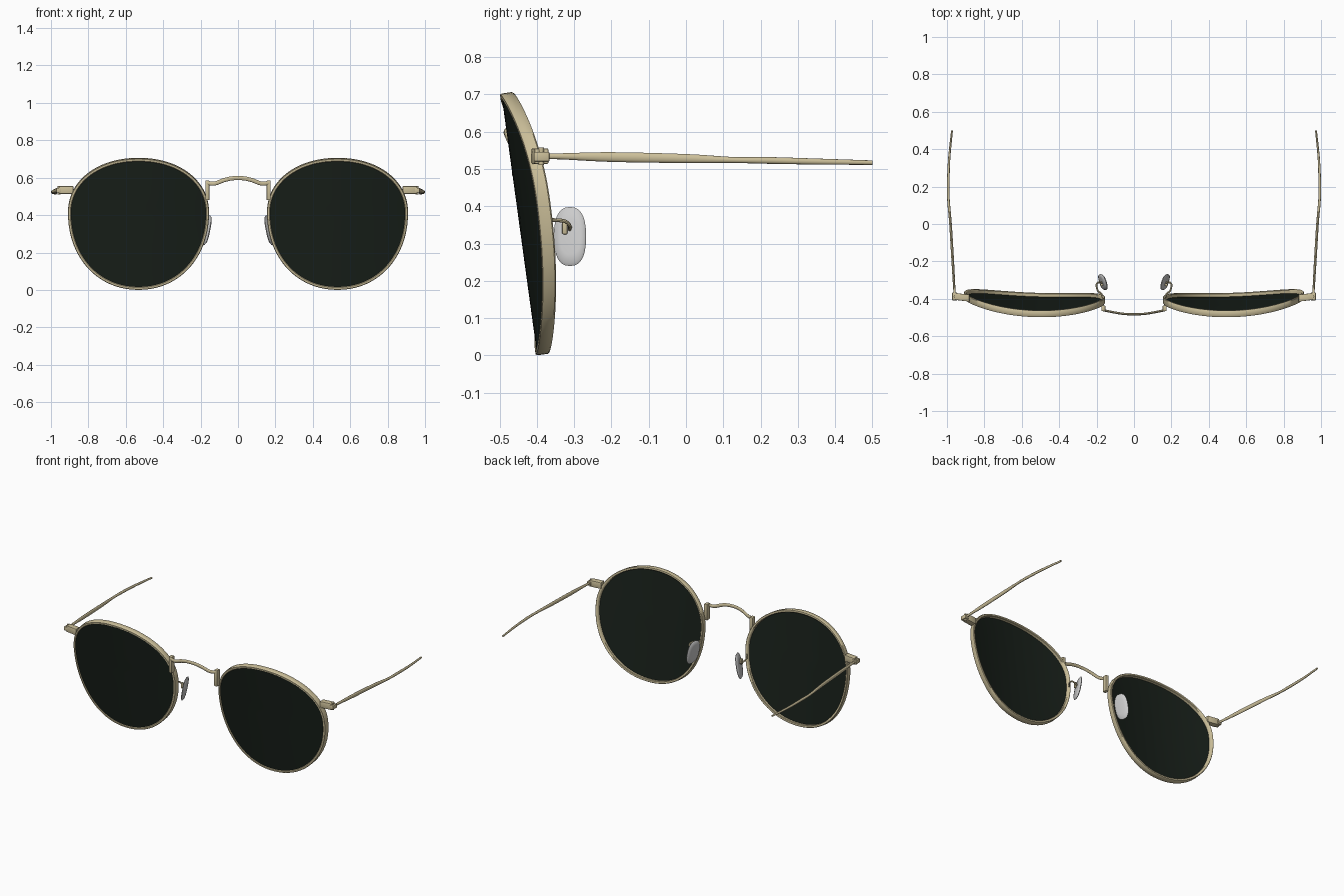
import bpy, bmesh, math
from mathutils import Vector

if "Cube" in bpy.data.objects:
    bpy.data.objects.remove(bpy.data.objects["Cube"])


def material(name, rgb):
    m = bpy.data.materials.new(name)
    m.diffuse_color = (*rgb, 1)
    m.use_nodes = True
    m.node_tree.nodes["Principled BSDF"].inputs["Base Color"].default_value = m.diffuse_color
    return m


GOLD = material("pale_gold", (0.60, 0.52, 0.32))
DARK = material("dark_glass", (0.009, 0.014, 0.010))
N = 96


def finish(name, bm, mat=None, mirror=True, angle=40):
    bmesh.ops.recalc_face_normals(bm, faces=bm.faces)
    me = bpy.data.meshes.new(name)
    bm.to_mesh(me)
    bm.free()
    ob = bpy.data.objects.new(name, me)
    bpy.context.collection.objects.link(ob)
    if mat:
        me.materials.append(mat)
    if mirror:
        mod = ob.modifiers.new("mirror", 'MIRROR')
        mod.use_mirror_merge = False
    bpy.ops.object.select_all(action='DESELECT')
    bpy.context.view_layer.objects.active = ob
    ob.select_set(True)
    bpy.ops.object.shade_smooth_by_angle(angle=math.radians(angle))
    return ob


def bridge_rings(bm, a, b):
    for i in range(len(a)):
        j = (i + 1) % len(a)
        bm.faces.new((a[i], a[j], b[j], b[i]))


def spline(pts, steps):
    """Catmull-Rom through tuples of any length."""
    p = [Vector(q) for q in pts]
    p = [2 * p[0] - p[1]] + p + [2 * p[-1] - p[-2]]
    out = []
    for i in range(1, len(p) - 2):
        for s in range(steps):
            t = s / steps
            out.append(0.5 * (2 * p[i] + (p[i + 1] - p[i - 1]) * t
                       + (2 * p[i - 1] - 5 * p[i] + 4 * p[i + 1] - p[i + 2]) * t * t
                       + (3 * p[i] - p[i - 1] - 3 * p[i + 1] + p[i + 2]) * t ** 3))
    return out + [p[-2]]


def sweep(name, pts, mat, mirror=True, sides=12, steps=6):
    """Tube through (x, y, z, half width, half height) stations."""
    st = spline(pts, steps)
    pos = [Vector(s[:3]) for s in st]
    bm = bmesh.new()
    rings = []
    for i, s in enumerate(st):
        t = (pos[min(i + 1, len(pos) - 1)] - pos[max(i - 1, 0)]).normalized()
        side = t.cross(Vector((0, 0, 1))).normalized()
        up = side.cross(t)
        rings.append([bm.verts.new(pos[i] + side * s[3] * math.cos(a) + up * s[4] * math.sin(a))
                      for a in (math.tau * k / sides for k in range(sides))])
    for a, b in zip(rings, rings[1:]):
        bridge_rings(bm, a, b)
    bm.faces.new(rings[0])
    bm.faces.new(rings[-1])
    return finish(name, bm, mat, mirror)


def box(name, lo, hi, mat, bevel=0.003, shear=0):
    bm = bmesh.new()
    bmesh.ops.create_cube(bm, size=1)
    lo, hi = Vector(lo), Vector(hi)
    for v in bm.verts:
        v.co = Vector([(lo[i] + hi[i]) / 2 + v.co[i] * (hi[i] - lo[i]) for i in range(3)])
        v.co.y += shear * (v.co.x - lo.x)
    bmesh.ops.bevel(bm, geom=bm.edges[:], offset=bevel, segments=2, affect='EDGES', profile=0.5)
    return finish(name, bm, mat)


# Lens outline in the front plane, wrapped on a tilted, curved sheet
def outline(a, cx=0.532, cz=0.412, e=2 / 2.1):
    c, s = math.cos(a), math.sin(a)
    return Vector((cx + 0.377 * math.copysign(abs(c) ** e, c),
                   cz + (0.290 if s > 0 else 0.412) * math.copysign(abs(s) ** e, s)))


def wrap(p, depth):
    y = -0.403 - 0.137 * p.y + 0.33 * (p.x - 0.48) ** 2
    return Vector((p.x, y + depth, p.y + 0.137 * depth))


def inset(a, d):
    t = outline(a + 0.01) - outline(a - 0.01)
    return outline(a) + Vector((-t.y, t.x)).normalized() * d


ANGLES = [math.tau * (k + 0.5) / N for k in range(N)]

# Rims
bm = bmesh.new()
profile = [(0.003, 0), (0, 0.004), (0, 0.031), (0.003, 0.035),
           (0.013, 0.035), (0.016, 0.032), (0.016, 0.003), (0.013, 0)]
rings = [[bm.verts.new(wrap(inset(a, d), h)) for a in ANGLES] for d, h in profile]
for i in range(len(rings)):
    bridge_rings(bm, rings[i], rings[(i + 1) % len(rings)])
finish("rim", bm, GOLD)

# Lenses
bm = bmesh.new()
c = Vector((0.532, 0.40))
edges = []
for depth in (0.004, 0.016):
    rings = [[bm.verts.new(wrap(c + (inset(a, 0.012) - c) * f, depth)) for a in ANGLES]
             for f in (1, 0.8, 0.6, 0.4, 0.2)]
    for a, b in zip(rings, rings[1:]):
        bridge_rings(bm, a, b)
    mid = bm.verts.new(wrap(c, depth))
    for i in range(N):
        bm.faces.new((rings[-1][i], rings[-1][(i + 1) % N], mid))
    edges.append(rings[0])
bridge_rings(bm, *edges)
finish("lens", bm, DARK)

# Bridge and the posts that join it to the rims
half = [(0.168, -0.460, 0.572), (0.125, -0.469, 0.569), (0.075, -0.478, 0.587), (0.035, -0.482, 0.596)]
path = [(-x, y, z, 0.006, 0.011) for x, y, z in half] + [(0, -0.483, 0.598, 0.006, 0.011)]
path += [(x, y, z, 0.006, 0.011) for x, y, z in reversed(half)]
sweep("bridge", path, GOLD, mirror=False)
box("bridge_post", (0.153, -0.466, 0.480), (0.175, -0.436, 0.585), GOLD)

# Nose pad arms
sweep("nose_pad_arm", [(x, y, z, 0.005, 0.005) for x, y, z in
      [(0.164, -0.410, 0.362), (0.172, -0.378, 0.363), (0.194, -0.355, 0.363),
       (0.200, -0.325, 0.360), (0.190, -0.312, 0.348), (0.170, -0.312, 0.338)]], GOLD, sides=8)
box("nose_pad_mount", (0.166, -0.332, 0.325), (0.180, -0.318, 0.362), GOLD)

# Nose pads: flat rounded ovals leaning outwards to the back and bottom
bm = bmesh.new()
rings = []
for off, f in ((-0.009, 0.6), (-0.006, 0.9), (0, 1), (0.006, 0.9), (0.009, 0.6)):
    ring = []
    for k in range(32):
        ca, sa = math.cos(math.tau * k / 32), math.sin(math.tau * k / 32)
        dy = 0.043 * f * math.copysign(abs(ca) ** 0.8, ca)
        dz = 0.079 * f * math.copysign(abs(sa) ** 0.8, sa)
        ring.append(bm.verts.new((0.166 + 0.3 * dy - 0.2 * dz + off, -0.311 + dy, 0.319 + dz)))
    rings.append(ring)
for a, b in zip(rings, rings[1:]):
    bridge_rings(bm, a, b)
bm.faces.new(rings[0])
bm.faces.new(rings[-1])
finish("nose_pad", bm, angle=60)

# End pieces and hinges
box("end_piece", (0.880, -0.415, 0.514), (0.958, -0.378, 0.555), GOLD, shear=0.12)
box("hinge", (0.945, -0.408, 0.520), (0.972, -0.366, 0.546), GOLD)
bm = bmesh.new()
bmesh.ops.create_cone(bm, cap_ends=True, segments=16, radius1=0.007, radius2=0.007, depth=0.046)
bmesh.ops.translate(bm, verts=bm.verts, vec=(0.957, -0.388, 0.534))
finish("hinge_screw", bm, GOLD)

# Temples, thin and gently bowed
sweep("temple", [(0.957, -0.395, 0.534, 0.006, 0.009), (0.961, -0.340, 0.534, 0.006, 0.008),
                 (0.969, -0.200, 0.532, 0.007, 0.013), (0.981, 0.000, 0.528, 0.007, 0.012),
                 (0.992, 0.130, 0.524, 0.007, 0.008), (0.993, 0.220, 0.523, 0.007, 0.009),
                 (0.988, 0.350, 0.520, 0.006, 0.008), (0.973, 0.500, 0.517, 0.005, 0.006)], GOLD)
